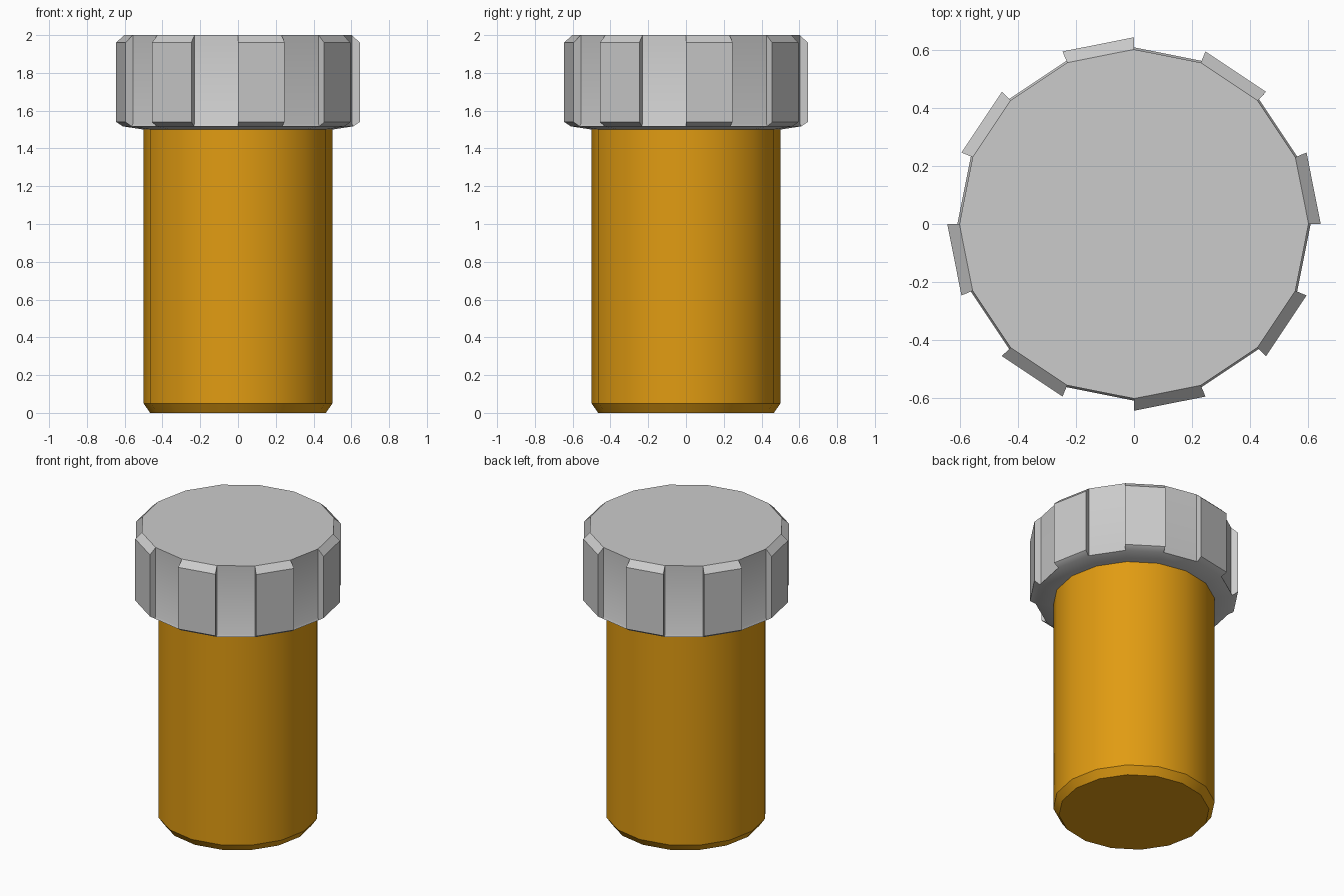
import bpy, bmesh
from math import cos, sin, tau

if "Cube" in bpy.data.objects:
    bpy.data.objects.remove(bpy.data.objects["Cube"])

SIDES = 16


def ring(bm, r, z):
    return [bm.verts.new((r * cos(tau * i / SIDES), r * sin(tau * i / SIDES), z))
            for i in range(SIDES)]


def bridge(bm, a, b, i):
    j = (i + 1) % SIDES
    bm.faces.new((a[i], a[j], b[j], b[i]))


def finish(bm, name, color=None):
    bmesh.ops.delete(bm, geom=[v for v in bm.verts if not v.link_faces], context='VERTS')
    bmesh.ops.recalc_face_normals(bm, faces=bm.faces)
    mesh = bpy.data.meshes.new(name)
    bm.to_mesh(mesh)
    bm.free()
    ob = bpy.data.objects.new(name, mesh)
    bpy.context.collection.objects.link(ob)
    if color:
        mat = bpy.data.materials.new(name + "_colour")
        mat.diffuse_color = color
        mat.use_nodes = True
        mat.node_tree.nodes["Principled BSDF"].inputs["Base Color"].default_value = mat.diffuse_color
        mesh.materials.append(mat)
    bpy.ops.object.select_all(action='DESELECT')
    bpy.context.view_layer.objects.active = ob
    ob.select_set(True)
    bpy.ops.object.shade_smooth_by_angle(angle=0.5236)
    return ob


# bottle: cylinder with a chamfered foot
bm = bmesh.new()
loops = [ring(bm, r, z) for r, z in ((0.465, 0), (0.5, 0.05), (0.5, 1.5))]
for a, b in zip(loops, loops[1:]):
    for i in range(SIDES):
        bridge(bm, a, b, i)
bm.faces.new(loops[0])
bm.faces.new(loops[-1])
finish(bm, "bottle", (0.75, 0.33, 0.006, 1))

# cap: every other side carries a raised grip panel
bm = bmesh.new()
top = ring(bm, 0.603, 2.0)
wall = ring(bm, 0.603, 1.53)
lip = ring(bm, 0.61, 1.517)
under = ring(bm, 0.5, 1.5)
grip_top = ring(bm, 0.645, 1.96)
grip_low = ring(bm, 0.645, 1.54)
for i in range(SIDES):
    profile = (top, grip_top, grip_low, lip) if i % 2 == 0 else (top, wall, lip)
    for a, b in zip(profile, profile[1:]):
        bridge(bm, a, b, i)
    bridge(bm, lip, under, i)
    # side of the grip panel
    bm.faces.new((top[i], grip_top[i], grip_low[i], lip[i], wall[i]))
bm.faces.new(top)
bm.faces.new(under)
finish(bm, "cap")
